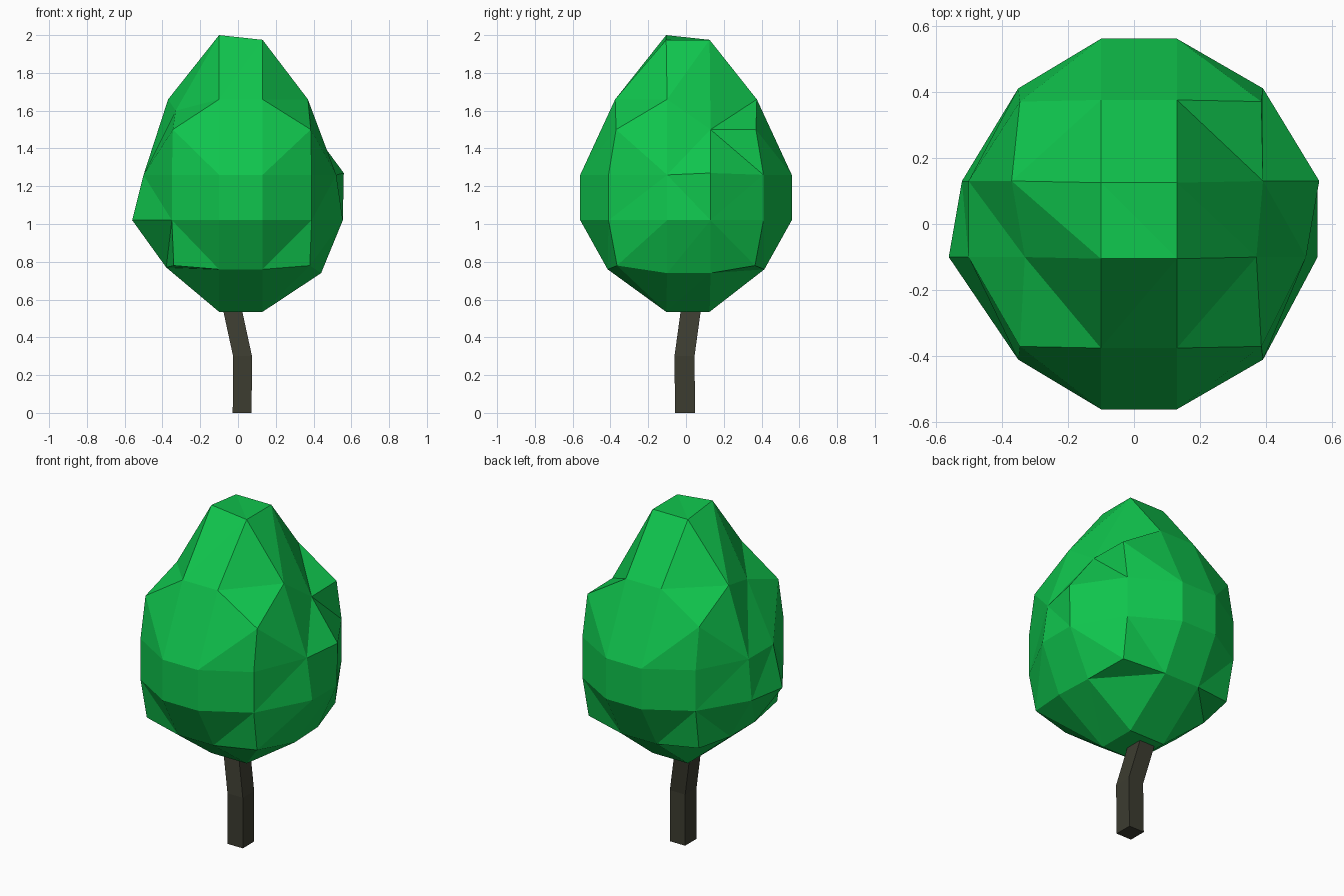
import bpy
import bmesh

if "Cube" in bpy.data.objects:
    bpy.data.objects.remove(bpy.data.objects["Cube"])


def make_object(name, bm, color):
    bmesh.ops.recalc_face_normals(bm, faces=bm.faces)
    mesh = bpy.data.meshes.new(name)
    bm.to_mesh(mesh)
    bm.free()
    mat = bpy.data.materials.new(name + "_color")
    mat.diffuse_color = color
    mat.use_nodes = True
    mat.node_tree.nodes["Principled BSDF"].inputs["Base Color"].default_value = mat.diffuse_color
    mesh.materials.append(mat)
    obj = bpy.data.objects.new(name, mesh)
    bpy.context.collection.objects.link(obj)
    return obj


# Crown: cube with a 3 x 3 grid per side, rounded into a faceted egg
INNER = (-0.10, 0.13)            # x / y of the middle grid lines
LEVEL = (0.76, 1.02, 1.26, 1.66)  # z of the four side rings
SIDE = (0.41, 0.555, 0.555, 0.37)  # reach of the side rings
CORNER = (0.36, 0.37, 0.37, 0.365)  # reach of the ring corners
CORNER_Z = (0.78, 1.02, 1.26, 1.50)

# Irregular points (x, z), keyed by grid index
TWEAKS = {
    (0, 1, 0): (-0.38, 0.77),
    (0, 2, 0): (-0.38, 0.77),
    (3, 1, 0): (0.44, 0.74),
    (3, 2, 0): (0.43, 0.74),
    (0, 1, 1): (-0.56, 1.02),
    (0, 2, 1): (-0.52, 1.02),
    (0, 1, 2): (-0.50, 1.26),
    (0, 2, 2): (-0.50, 1.26),
    (3, 1, 2): (0.52, 1.26),
    (3, 2, 2): (0.56, 1.27),
    (0, 1, 3): (-0.33, 1.60),
    (3, 2, 3): (0.39, 1.50),
}


def crown_point(i, j, k):
    ends = [n in (0, 3) for n in (i, j)]
    sx, sy = [-1 if n == 0 else 1 for n in (i, j)]
    if all(ends):
        reach = CORNER[k]
        depth = reach + (0.04 if k in (1, 2) else 0.005)
        return (sx * reach + 0.02, sy * depth, CORNER_Z[k])
    if not any(ends):
        z = 0.535 if k == 0 else (2.0 if i == j == 1 else 1.975)
        return (INNER[i - 1], INNER[j - 1] - 0.005, z)
    if ends[0]:
        x, z = TWEAKS.get((i, j, k), (sx * SIDE[k], LEVEL[k]))
        return (x, INNER[j - 1], z)
    return (INNER[i - 1], sy * (SIDE[k] + 0.005), LEVEL[k])


bm = bmesh.new()
bmesh.ops.create_cube(bm, size=3)
bmesh.ops.subdivide_edges(bm, edges=bm.edges[:], cuts=2, use_grid_fill=True)
for v in bm.verts:
    v.co = crown_point(*(round(c + 1.5) for c in v.co))
# Split the bent quads into flat facets
bmesh.ops.triangulate(bm, faces=bm.faces[:], quad_method='SHORT_EDGE')
make_object("crown", bm, (0.005, 0.56, 0.075, 1))

# Trunk: square post with a bend, running up into the crown
bm = bmesh.new()
rings = []
for x, y, z in ((0.022, -0.005, 0), (0.024, -0.008, 0.30),
                (-0.028, 0.025, 0.54), (-0.055, 0.04, 0.66)):
    rings.append([bm.verts.new((x + sx * 0.05, y + sy * 0.053, z))
                  for sx, sy in ((-1, -1), (1, -1), (1, 1), (-1, 1))])
for a, b in zip(rings, rings[1:]):
    for n in range(4):
        m = (n + 1) % 4
        bm.faces.new((a[n], a[m], b[m], b[n]))
bm.faces.new(rings[0])
bm.faces.new(rings[-1])
make_object("trunk", bm, (0.045, 0.045, 0.03, 1))
